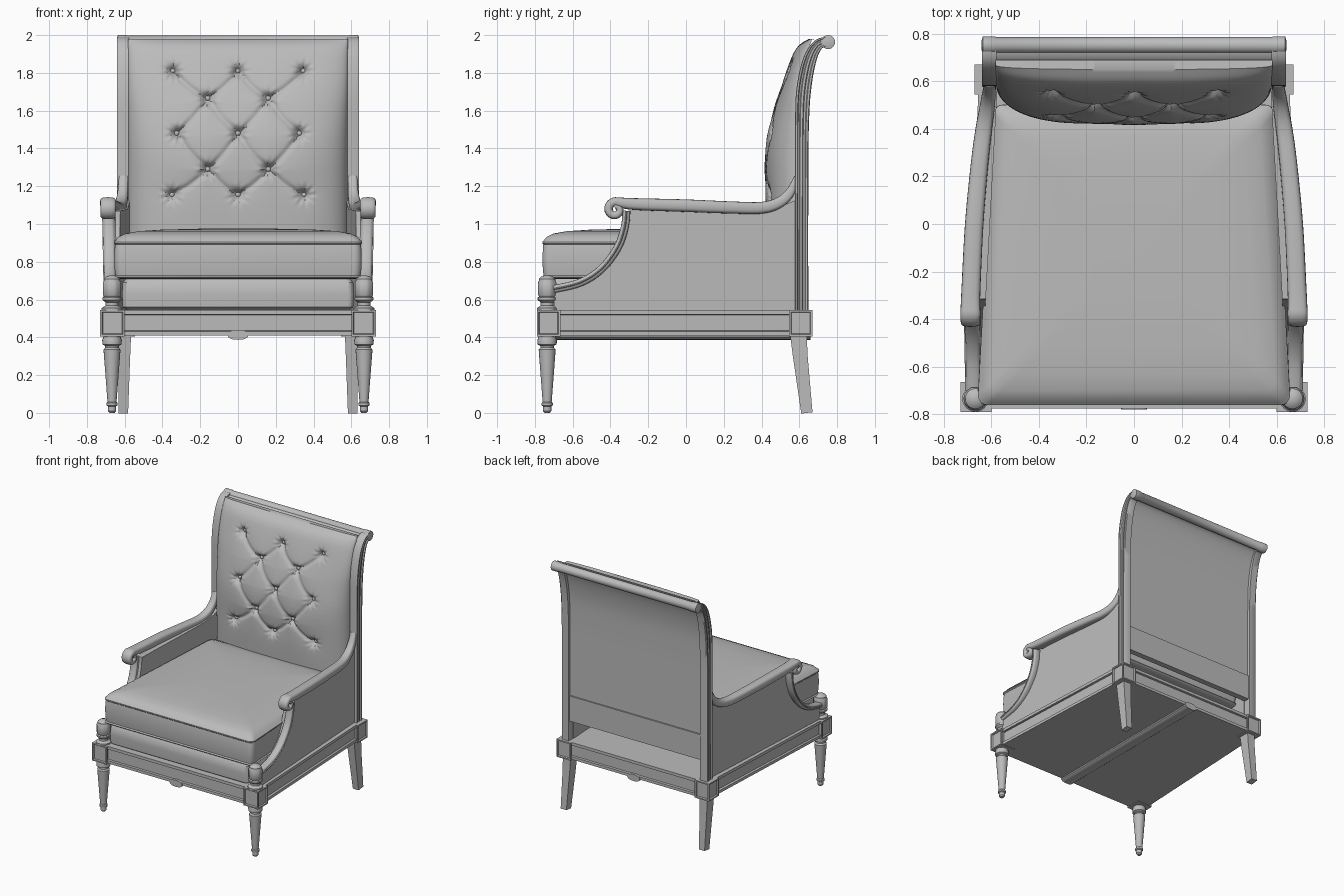
import bpy, bmesh, math
from mathutils import Vector

if "Cube" in bpy.data.objects:
    bpy.data.objects.remove(bpy.data.objects["Cube"])

GREY = bpy.data.materials.new("warm_grey")
GREY.diffuse_color = (0.5, 0.5, 0.5, 1)
GREY.use_nodes = True
GREY.node_tree.nodes["Principled BSDF"].inputs["Base Color"].default_value = GREY.diffuse_color


def make(name, bm, mirror=False):
    bmesh.ops.recalc_face_normals(bm, faces=bm.faces[:])
    me = bpy.data.meshes.new(name)
    bm.to_mesh(me)
    bm.free()
    me.materials.append(GREY)
    ob = bpy.data.objects.new(name, me)
    bpy.context.collection.objects.link(ob)
    if mirror:
        ob.modifiers.new("mirror", 'MIRROR')
    return ob


def loft(name, rings, mirror=False):
    """Skin closed rings and cap both ends."""
    bm = bmesh.new()
    vs = [[bm.verts.new(p) for p in r] for r in rings]
    n = len(vs[0])
    for a, b in zip(vs, vs[1:]):
        for i in range(n):
            j = (i + 1) % n
            bm.faces.new((a[i], a[j], b[j], b[i]))
    bm.faces.new(vs[0])
    bm.faces.new(vs[-1])
    return make(name, bm, mirror)


def smooth(pts, k=6):
    """Catmull-Rom through tuples of any length."""
    out = []
    for i in range(len(pts) - 1):
        p0, p1, p2, p3 = (pts[max(i - 1, 0)], pts[i], pts[i + 1],
                          pts[min(i + 2, len(pts) - 1)])
        for s in range(k):
            t = s / k
            out.append(tuple(b + 0.5 * t * (c - a + t * (2*a - 5*b + 4*c - d + t * (3*(b - c) + d - a)))
                             for a, b, c, d in zip(p0, p1, p2, p3)))
    return out + [tuple(pts[-1])]


RECT = [(-.5, -.5), (.5, -.5), (.5, .5), (-.5, .5)]
# Post section: outer face carries raised edges and a central bead
MOULDED = [(-.5, -.5), (.4, -.5), (.5, -.44), (.5, -.3), (.36, -.24), (.36, -.1), (.46, -.04),
           (.46, .12), (.36, .18), (.36, .28), (.5, .34), (.5, .46), (.4, .5), (-.5, .5)]


def rounded(n=20, e=3.0):
    out = []
    for i in range(n):
        c, s = math.cos(math.tau * i / n), math.sin(math.tau * i / n)
        out.append((math.copysign(abs(c) ** (2 / e), c) / 2, math.copysign(abs(s) ** (2 / e), s) / 2))
    return out


def sweep(name, path, section, mirror=False):
    """path: (x, y, z, width along x, height); section in unit square."""
    rings = []
    for i, p in enumerate(path):
        t = Vector(path[min(i + 1, len(path) - 1)][:3]) - Vector(path[max(i - 1, 0)][:3])
        t.x = 0
        nrm = Vector((1, 0, 0)).cross(t.normalized())
        rings.append([Vector(p[:3]) + Vector((a * p[3], 0, 0)) + nrm * b * p[4] for a, b in section])
    return loft(name, rings, mirror)


def lathe(name, prof, x, y, n=20, flutes=None):
    """Turned part; rings with z inside the flutes range get shallow grooves."""
    def rad(r, z, i):
        return r * (.93 if flutes and flutes[0] < z < flutes[1] and i % 3 == 0 else 1)
    return loft(name, [[(x + rad(r, z, i) * math.cos(math.tau * i / n), y + rad(r, z, i) * math.sin(math.tau * i / n), z)
                        for i in range(n)] for r, z in prof], True)


def stack(name, yf, xf, yb, xb, r, n, prof):
    """Tapered plan outline piled up through (inset, z) steps."""
    rings = []
    for d, z in prof:
        ring = []
        corners = [(xb, yb, 1, -1), (-xb, yb, -1, -1), (-xf, yf, -1, 1), (xf, yf, 1, 1)]
        for q, (x, y, sx, sy) in enumerate(corners):
            cx, cy = x - sx * (d + r), y + sy * (d + r)
            for k in range(n):
                a = math.pi / 2 * (q + (k / (n - 1) if n > 1 else 0))
                ring.append((cx + r * math.cos(a), cy + r * math.sin(a), z))
        rings.append(ring)
    return loft(name, rings)


def block(name, x0, x1, y0, y1, z0, z1):
    """Corner block with recessed panels on its sides."""
    bm = bmesh.new()
    bmesh.ops.create_cube(bm, size=1)
    for v in bm.verts:
        v.co = ((x0 + x1) / 2 + v.co.x * (x1 - x0), (y0 + y1) / 2 + v.co.y * (y1 - y0),
                (z0 + z1) / 2 + v.co.z * (z1 - z0))
    sides = [f for f in bm.faces if abs(f.normal.z) < .5]
    bmesh.ops.inset_individual(bm, faces=sides, thickness=.014)
    bmesh.ops.inset_individual(bm, faces=sides, thickness=.006, depth=-.01)
    return make(name, bm, True)


# Seat frame with recessed rail faces, and the centre stretcher below
stack("seat_rail", -.775, .715, .655, .65, 0, 1,
      [(0, .41), (0, .432), (.014, .436), (.014, .518), (0, .522), (0, .545)])
sweep("centre_stretcher", [(0, -.781, .413, .11, .052), (0, .66, .413, .11, .052)], rounded(16, 2.4))
block("front_corner_block", .6, .73, -.79, -.665, .405, .545)
block("back_corner_block", .545, .67, .545, .67, .405, .545)

# Legs
lathe("front_leg", [(.014, 0), (.022, .01), (.022, .035), (.03, .04), (.03, .052), (.024, .058),
                    (.045, .335), (.036, .345), (.036, .355), (.05, .362), (.052, .385), (.045, .405), (.045, .42)],
      .667, -.735)
sweep("back_leg", [(.6, .595, .42, .068, .088), (.602, .605, .3, .062, .078), (.607, .64, 0, .05, .06)], RECT, True)

# Front post finials with a fluted body
lathe("post_finial", [(.055, .54), (.055, .555), (.034, .568), (.034, .585), (.05, .598), (.05, .61),
                      (.043, .616), (.05, .625), (.05, .69), (.043, .7), (.043, .71), (.03, .722), (.01, .728)],
      .667, -.735, 24, (.62, .695))

# Upholstered seat base and loose seat cushion
stack("seat_base", -.745, .61, .35, .575, .03, 5,
      [(.02, .545), (0, .56), (-.004, .63), (0, .69), (.02, .715)])
stack("seat_cushion", -.76, .655, .5, .59, .04, 7,
      [(.03, .708), (.006, .712), (-.002, .72), (.006, .728), (.002, .76), (0, .82), (.003, .88), (.005, .892),
       (-.001, .898), (-.001, .906), (.008, .914), (.022, .932), (.06, .95), (.13, .962), (.25, .97), (.45, .975)])

# Back posts that roll backwards, back panel, lower band and crest
CURVE = [(.612, .54), (.612, .9), (.613, 1.25), (.614, 1.5), (.622, 1.7), (.652, 1.86), (.695, 1.945), (.75, 1.968)]
W = [.072, .07, .07, .072, .078, .072, .058, .05]


def back_path(x, w, hs, first=0):
    return smooth([(x, y, z, w, h) for (y, z), h in list(zip(CURVE, hs))[first:]], 5)


sweep("back_post", back_path(.609, .062, W), MOULDED, True)
sweep("back_panel", [(0, .617, .72, 1.17, .03)] + back_path(0, 1.17, [.03] * 8, 1), RECT)
sweep("lower_back_band", [(0, .616, .7, 1.17, .046), (0, .616, .9, 1.17, .046)], RECT)
crest = [(.02, -.641), (.037, -.636), (.037, -.585), (.034, -.58), (.034, .58), (.037, .585), (.037, .636), (.02, .641)]
loft("crest_rail", [[(x, .752 + r * math.cos(math.tau * i / 24), 1.963 + r * math.sin(math.tau * i / 24))
                     for i in range(24)] for r, x in crest])

# Tufted back cushion
BUTTONS = [(x, z) for z, xs in ((1.81, (-.345, 0, .345)), (1.665, (-.16, .16)), (1.48, (-.325, 0, .325)),
                                (1.29, (-.16, .16)), (1.155, (-.35, 0, .35))) for x in xs]
SEAMS = [(a, b) for i, a in enumerate(BUTTONS) for b in BUTTONS[i + 1:] if math.dist(a, b) < .28]
FRONT = smooth([(.9, .43), (1.15, .418), (1.4, .418), (1.6, .46), (1.85, .545), (1.94, .592), (1.98, .65)])
REAR = smooth([(.9, .605), (1.5, .6), (1.7, .597), (1.86, .625), (1.98, .668)])


def at(table, z):
    for (z0, y0), (z1, y1) in zip(table, table[1:]):
        if z <= z1:
            return y0 + (y1 - y0) * (z - z0) / (z1 - z0)
    return table[-1][1]


def seam_dist(x, z, a, b):
    """Distance to a seam that bows slightly between two buttons."""
    dx, dz = b[0] - a[0], b[1] - a[1]
    t = max(0, min(1, ((x - a[0]) * dx + (z - a[1]) * dz) / (dx * dx + dz * dz)))
    sag = .016 * math.sin(math.pi * t)
    return math.hypot(x - a[0] - t * dx, z - a[1] - t * dz + sag)


def cushion_y(x, z):
    rear, front = at(REAR, z), at(FRONT, z)
    y = rear + (front - rear) * (1 - min(1, abs(x) / .582) ** 3.3) ** .45
    ds = min(seam_dist(x, z, a, b) for a, b in SEAMS)
    db, bx, bz = min((math.dist((x, z), b), *b) for b in BUTTONS)
    pleat = .003 * math.cos(9 * math.atan2(z - bz, x - bx)) * math.exp(-((db - .04) / .022) ** 2)
    return (y + .016 * math.exp(-(ds / .014) ** 2) + .014 * math.exp(-math.hypot(ds, .02) / .05)
            + .03 * math.exp(-(db / .03) ** 2) + pleat)


bm = bmesh.new()
NX, NZ = 170, 150
grid = []
for k in range(NZ + 1):
    z = .9 + 1.08 * k / NZ
    # columns bunch up toward the rounded side edges
    us = [2 * i / NX - 1 for i in range(NX + 1)]
    xs = [.291 * (math.sin(math.pi / 2 * u) + u) for u in us]
    grid.append([bm.verts.new((x, cushion_y(x, z), z)) for x in xs])
grid.append([bm.verts.new((v.co.x, .69, 1.976)) for v in grid[-1]])
for a, b in zip(grid, grid[1:]):
    for i in range(NX):
        bm.faces.new((a[i], a[i + 1], b[i + 1], b[i]))
make("tufted_back_cushion", bm)

bm = bmesh.new()
for x, z in BUTTONS:
    new = bmesh.ops.create_uvsphere(bm, u_segments=12, v_segments=8, radius=.015)["verts"]
    bmesh.ops.translate(bm, verts=new, vec=(x, cushion_y(x, z) - .003, z))
make("cushion_buttons", bm)

# Armrest: one strip that uncoils from a front scroll and rises into the back post
coil = []
for i in range(28):
    s = i / 27
    a, r = math.radians(90 + 380 * (1 - s)), .016 + .026 * s
    coil.append((.688, -.374 + r * math.cos(a), 1.076 + r * math.sin(a), .074 + .01 * s, .034 + .014 * s))
rest = smooth([(.688, -.374, 1.118, .084, .048), (.686, -.28, 1.106, .08, .062), (.672, 0, 1.097, .078, .066),
               (.65, .25, 1.087, .074, .064), (.632, .4, 1.086, .07, .062), (.618, .49, 1.112, .064, .058),
               (.61, .55, 1.165, .056, .05), (.606, .588, 1.25, .05, .03)])
sweep("armrest", coil + rest[1:], rounded(20, 3), True)

# Curved arm support with a bead along it
SUPPORT = smooth([(-.315, 1.07), (-.325, .98), (-.365, .87), (-.45, .76), (-.56, .69), (-.7, .655)])
for part, w, h, e in (("arm_support", .06, .042, 3), ("arm_support_bead", .07, .018, 2)):
    sweep(part, [(.685 - .01 * i / len(SUPPORT), y, z, w, h) for i, (y, z) in enumerate(SUPPORT)],
          rounded(16, e), True)

# Upholstered side panels, slanting inward to the back
outline = SUPPORT + [(-.7, .54), (.59, .54), (.59, 1.13), (.52, 1.1), (.4, 1.08)]
loft("side_panel", [[(.65 + dx - .055 * (y + .4), y, z) for y, z in outline] for dx in (-.022, .022)], True)

# Soft shading with crisp edges
for ob in bpy.context.scene.objects:
    ob.select_set(True)
    bpy.context.view_layer.objects.active = ob
bpy.ops.object.shade_smooth_by_angle(angle=math.radians(35))
